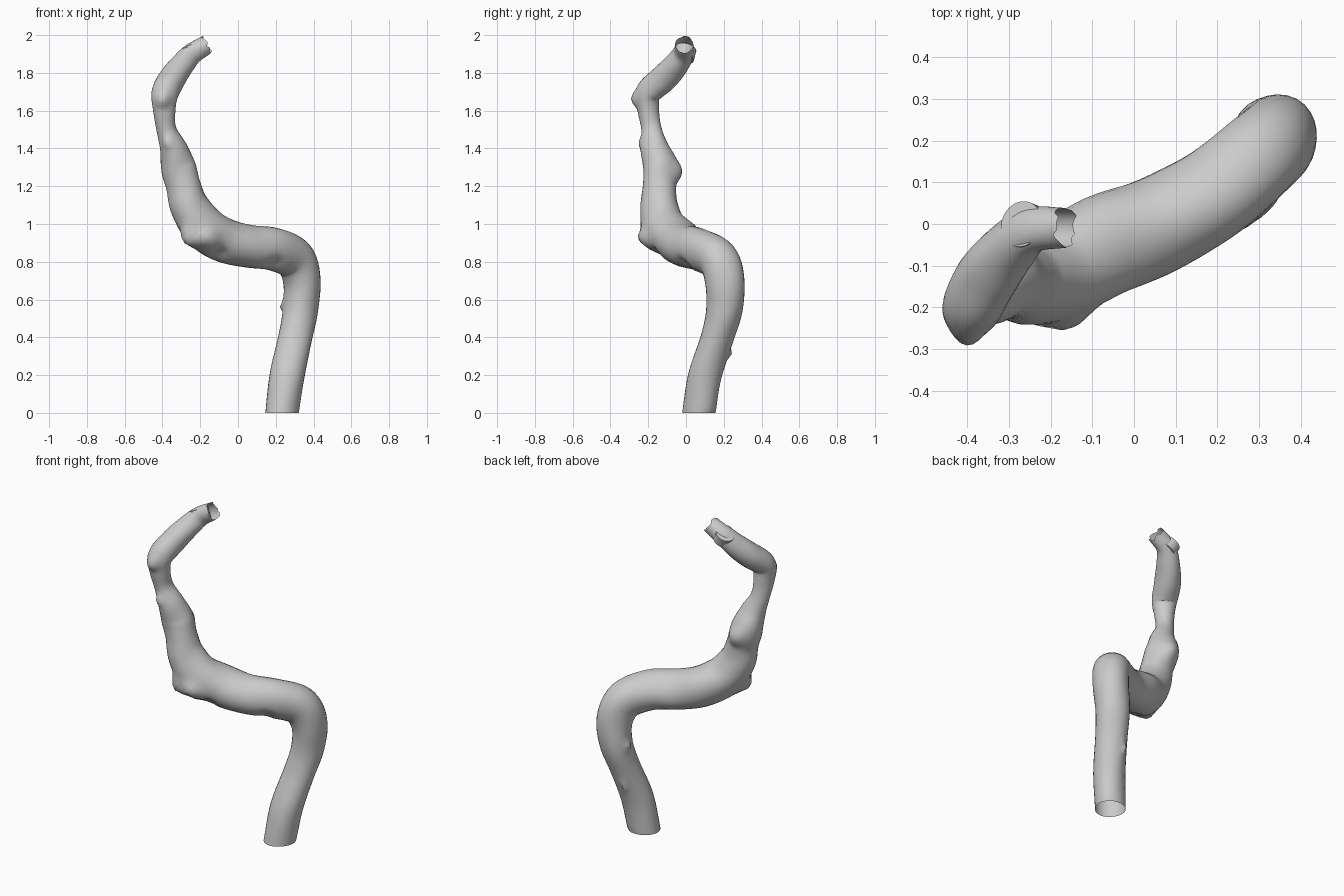
import bpy, bmesh, math, random
from mathutils import Vector

random.seed(4)
cube = bpy.data.objects.get("Cube")
if cube:
    bpy.data.objects.remove(cube, do_unlink=True)

SIDES, STEPS = 28, 6

# Centre line of the trunk: x, y, z, radius
PATH = [
    (.233, .07, 0, .088), (.262, .10, .2, .09), (.302, .165, .4, .088),
    (.33, .205, .55, .095), (.34, .205, .7, .102), (.3, .165, .815, .108),
    (.19, .07, .865, .112), (.06, .0, .88, .115), (-.07, -.05, .915, .12),
    (-.18, -.115, .98, .117), (-.255, -.14, 1.09, .102), (-.287, -.14, 1.2, .09),
    (-.317, -.135, 1.3, .093), (-.342, -.165, 1.4, .074), (-.378, -.183, 1.5, .053),
    (-.39, -.2, 1.6, .058), (-.388, -.2, 1.69, .07), (-.35, -.125, 1.765, .073),
    (-.3, -.06, 1.835, .066), (-.245, -.015, 1.9, .056), (-.165, -.008, 1.95, .049),
]

# Knots and creases: centre, push, reach
BUMPS = [
    ((-.27, -.22, .91), (-.03, -.03, -.03), .1),
    ((-.16, -.22, .9), (0, -.04, .01), .1),
    ((-.3, -.04, 1.28), (0, .02, 0), .08),
    ((-.37, -.25, 1.43), (-.01, -.015, 0), .05),
    ((.235, .22, .57), (-.025, .015, 0), .03),
    ((.26, .23, .3), (-.01, .03, 0), .03),
    ((-.1, -.14, .84), (0, .01, .02), .07),
    ((.2, -.02, .78), (0, .015, .015), .07),
    ((-.4, -.27, 1.66), (0, -.02, 0), .06),
]


def spline(a, b, c, d, t):
    return .5 * (2 * b + (c - a) * t + (2 * a - 5 * b + 4 * c - d) * t * t
                 + (3 * b - a - 3 * c + d) * t ** 3)


def sample(path):
    pts = [Vector(p) for p in path]
    pts = [2 * pts[0] - pts[1]] + pts + [2 * pts[-1] - pts[-2]]
    out = []
    for i in range(1, len(pts) - 2):
        out += [spline(*pts[i - 1:i + 3], k / STEPS) for k in range(STEPS)]
    return out + [pts[-2]]


def grey(name, value):
    mat = bpy.data.materials.new(name)
    mat.use_nodes = True
    colour = (value, value, value, 1)
    mat.diffuse_color = colour
    mat.node_tree.nodes["Principled BSDF"].inputs["Base Color"].default_value = colour
    return mat


bark = grey("grey_bark", .6)


def add_object(name, bm):
    mesh = bpy.data.meshes.new(name)
    bmesh.ops.recalc_face_normals(bm, faces=bm.faces)
    bm.to_mesh(mesh)
    bm.free()
    mesh.materials.append(bark)
    obj = bpy.data.objects.new(name, mesh)
    bpy.context.collection.objects.link(obj)
    bpy.ops.object.select_all(action='DESELECT')
    bpy.context.view_layer.objects.active = obj
    obj.select_set(True)
    bpy.ops.object.shade_smooth_by_angle(angle=math.radians(40))
    return obj


# Trunk: open tube swept along the path without twisting
line = sample(PATH)
bm = bmesh.new()
rings = []
side = Vector((1, 0, 0))
for i, p in enumerate(line):
    ahead, behind = line[min(i + 1, len(line) - 1)], line[max(i - 1, 0)]
    tangent = (ahead.xyz - behind.xyz).normalized()
    if i == 0:
        tangent = Vector((0, 0, 1))
    side = (side - tangent * side.dot(tangent)).normalized()
    up = tangent.cross(side)
    ring = []
    for k in range(SIDES):
        a = math.tau * k / SIDES
        lump = 1 + .025 * math.sin(2 * a + i * .21) + .02 * math.sin(3 * a - i * .33)
        ring.append(bm.verts.new(p.xyz + p.w * lump * (side * math.cos(a) + up * math.sin(a))))
    rings.append(ring)
for r, s in zip(rings, rings[1:]):
    for k in range(SIDES):
        n = (k + 1) % SIDES
        bm.faces.new((r[k], r[n], s[n], s[k]))

for centre, push, reach in BUMPS:
    for v in bm.verts:
        d = (v.co - Vector(centre)).length / reach
        if d < 1:
            v.co += Vector(push) * (1 - d * d) ** 2

# Ragged broken rim at the tip
for v in rings[-1]:
    v.co += Vector((.7, 0, .3)) * random.uniform(-.012, .012)

for v in rings[0]:
    v.co.z = 0
add_object("trunk", bm)

# Sawn branch stub: short collar with a flat face
normal = Vector((-.5, .22, .84)).normalized()
bm = bmesh.new()
bmesh.ops.create_cone(bm, cap_ends=True, segments=SIDES, radius1=.056, radius2=.056, depth=.06)
turn = normal.to_track_quat('Z', 'Y')
for v in bm.verts:
    v.co = turn @ v.co + Vector((-.27, 0, 1.928)) - normal * .03
add_object("branch_stub", bm)
